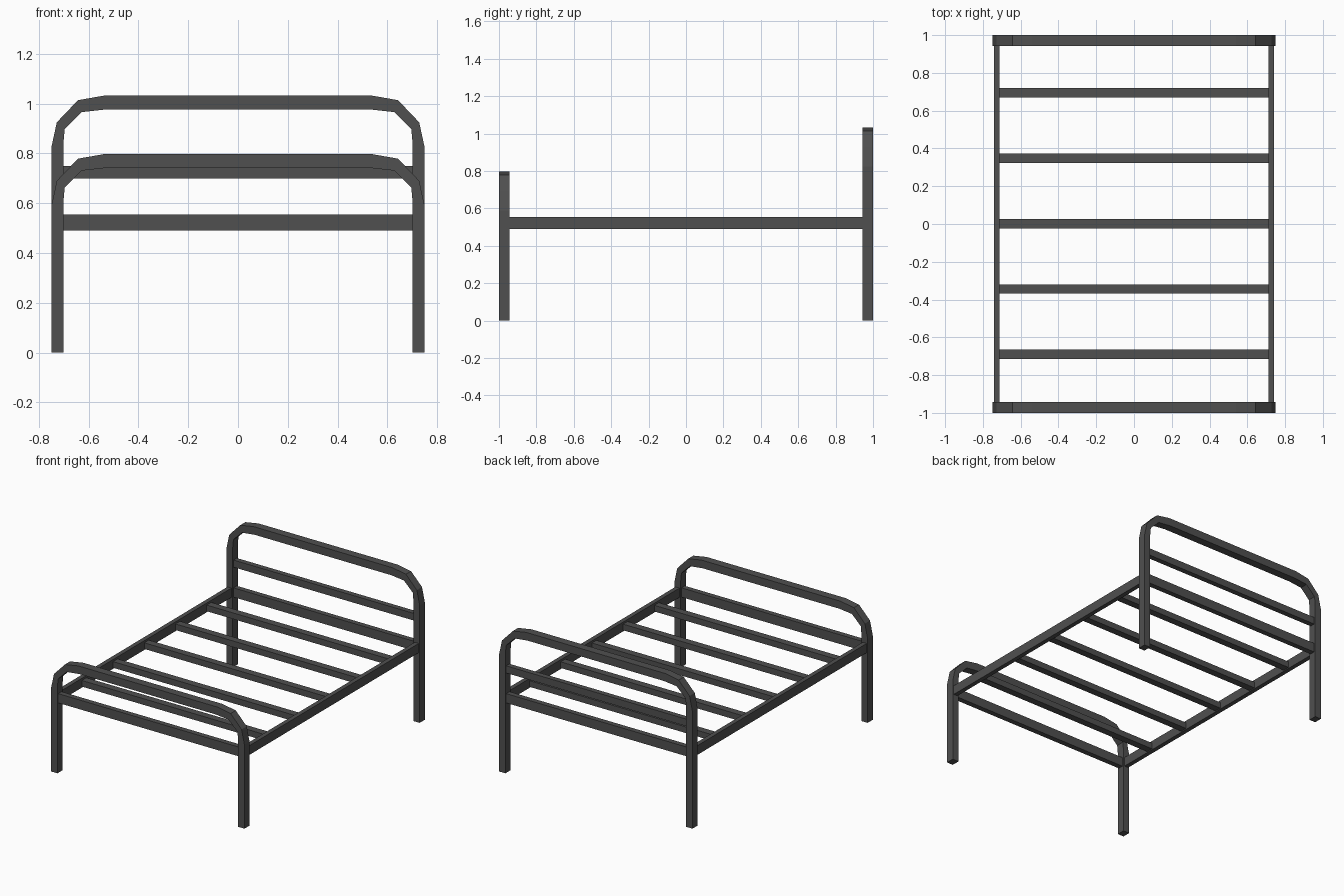
import bpy, bmesh

if "Cube" in bpy.data.objects:
    bpy.data.objects.remove(bpy.data.objects["Cube"])

metal = bpy.data.materials.new("dark grey metal")
metal.diffuse_color = (0.08, 0.08, 0.08, 1)
metal.use_nodes = True
metal.node_tree.nodes["Principled BSDF"].inputs["Base Color"].default_value = metal.diffuse_color


def finish(name, bm):
    bmesh.ops.recalc_face_normals(bm, faces=bm.faces)
    me = bpy.data.meshes.new(name)
    bm.to_mesh(me)
    bm.free()
    me.materials.append(metal)
    ob = bpy.data.objects.new(name, me)
    bpy.context.collection.objects.link(ob)
    return ob


def box(name, x0, x1, y0, y1, z0, z1):
    bm = bmesh.new()
    bmesh.ops.create_cube(bm, size=1)
    for v in bm.verts:
        v.co.x = x0 + (v.co.x + 0.5) * (x1 - x0)
        v.co.y = y0 + (v.co.y + 0.5) * (y1 - y0)
        v.co.z = z0 + (v.co.z + 0.5) * (z1 - z0)
    return finish(name, bm)


# Half outlines of the bent tube: x, and z below the arch top
OUTER = [(-0.75, None), (-0.75, 0.208), (-0.728, 0.107), (-0.643, 0.018), (-0.54, 0.0)]
INNER = [(-0.702, None), (-0.702, 0.195), (-0.696, 0.133), (-0.628, 0.066), (-0.53, 0.055)]


def arch(name, top, y0, y1):
    def path(half):
        left = [(x, 0 if d is None else top - d) for x, d in half]
        return left + [(-x, z) for x, z in reversed(left)]
    bm = bmesh.new()
    rings = []
    for (xo, zo), (xi, zi) in zip(path(OUTER), path(INNER)):
        rings.append([bm.verts.new(c) for c in
                      ((xo, y0, zo), (xo, y1, zo), (xi, y1, zi), (xi, y0, zi))])
    for a, b in zip(rings, rings[1:]):
        for k in range(4):
            n = (k + 1) % 4
            bm.faces.new((a[k], a[n], b[n], b[k]))
    bm.faces.new(rings[0])
    bm.faces.new(rings[-1])
    return finish(name, bm)


# Bent tube frames with legs
arch("headboard_frame", 1.032, 0.943, 1.0)
arch("footboard_frame", 0.797, -1.0, -0.943)

# Cross bars between the legs
box("headboard_lower_bar", -0.71, 0.71, 0.953, 0.99, 0.49, 0.555)
box("footboard_lower_bar", -0.71, 0.71, -0.99, -0.953, 0.49, 0.555)
box("headboard_middle_bar", -0.71, 0.71, 0.953, 0.99, 0.70, 0.75)

# Side rails
for side, s in (("left", -1), ("right", 1)):
    xs = sorted((s * 0.711, s * 0.742))
    box(side + "_side_rail", xs[0], xs[1], -0.95, 0.95, 0.49, 0.555)

# Slats
for i in range(5):
    y = (i - 2) * 0.346 + 0.002
    box(f"slat_{i + 1}", -0.714, 0.714, y - 0.025, y + 0.025, 0.497, 0.54)
